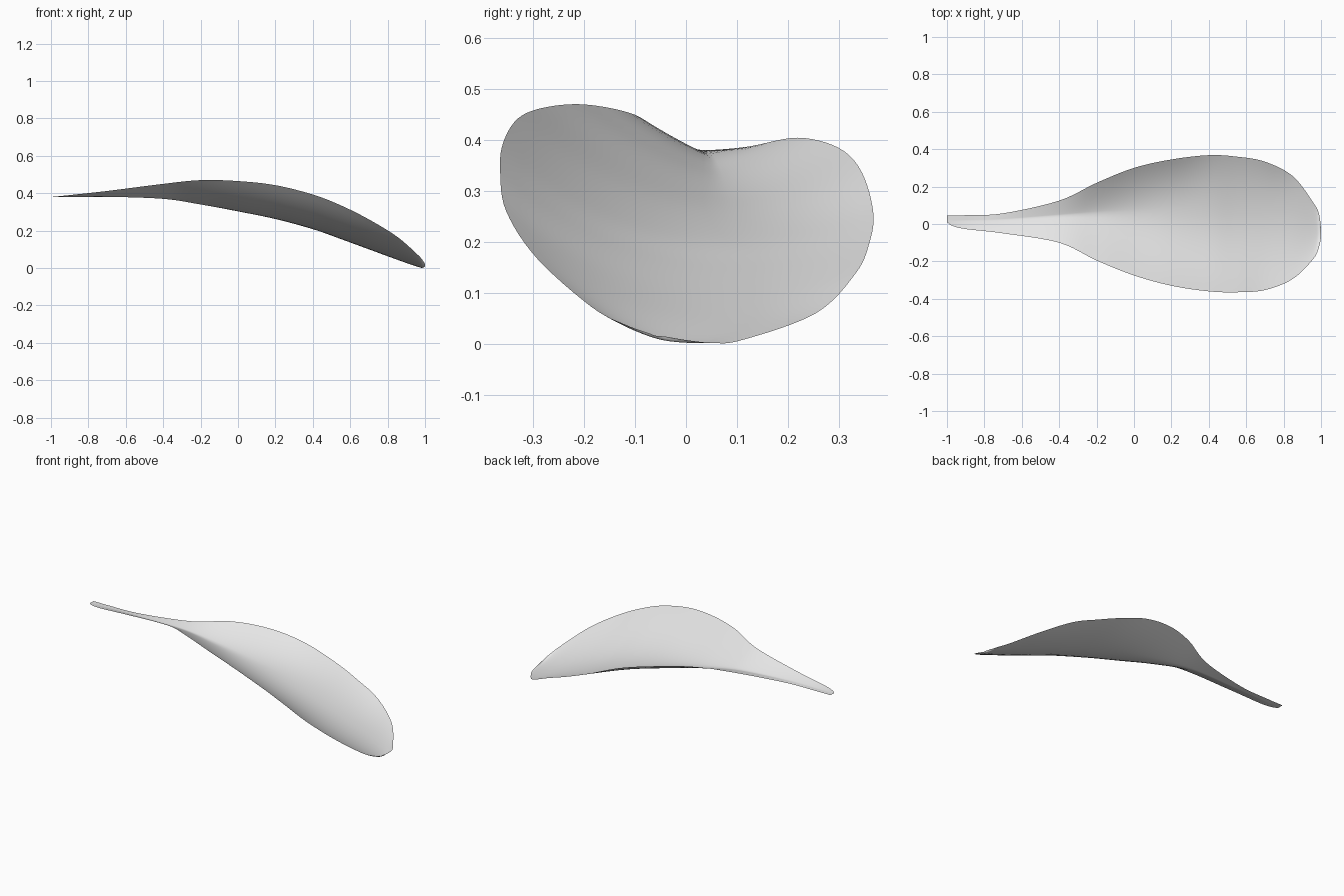
import bpy, bmesh
from mathutils import Vector

cube = bpy.data.objects.get("Cube")
if cube:
    bpy.data.objects.remove(cube, do_unlink=True)

# Stations along the petal: x, then (y, z) of front rim, midrib and back rim
STATIONS = [
    (-1.0, (.01, .38), (.03, .38), (.045, .38)),
    (-.97, (-.01, .383), (.02, .38), (.046, .38)),
    (-.9, (-.027, .39), (.02, .38), (.047, .38)),
    (-.7, (-.05, .412), (.025, .381), (.057, .381)),
    (-.4, (-.1, .45), (.045, .37), (.125, .388)),
    (-.2, (-.195, .47), (.055, .34), (.22, .405)),
    (0, (-.275, .465), (.06, .303), (.3, .385)),
    (.2, (-.33, .443), (.07, .262), (.345, .338)),
    (.4, (-.36, .393), (.08, .208), (.368, .258)),
    (.55, (-.365, .335), (.09, .155), (.36, .197)),
    (.7, (-.353, .26), (.1, .1), (.333, .138)),
    (.85, (-.293, .168), (.1, .045), (.255, .06)),
    (.96, (-.185, .072), (.05, .007), (.112, .008)),
    (.99, (-.12, .038), (0, .003), (.05, .002)),
    (1.0, (-.07, .02), (-.05, .015), (-.03, .012)),
]
STEPS = 6    # rows between stations
HALF = 12    # columns on each side of the midrib


def spline(points, i, t):
    """Smooth curve through the points, evaluated on segment i."""
    last = len(points) - 1
    a, b, c, d = (points[min(max(k, 0), last)] for k in range(i - 1, i + 3))
    return (b * 2 + (c - a) * t + (a * 2 - b * 5 + c * 4 - d) * t**2
            + (b * 3 - a - c * 3 + d) * t**3) / 2


def section(front, mid, back):
    """Cross-section: a sharp fold by the stalk, a round bowl at the wide end."""
    s = min(max((mid.x + .5) / .9, 0), 1)
    power = 1.15 + 1.0 * s * s * (3 - 2 * s)
    row = []
    for j in range(-HALF, HALF + 1):
        t = abs(j) / HALF
        p = mid.lerp(front if j < 0 else back, t)
        p.z = mid.z + ((front if j < 0 else back).z - mid.z) * t**power
        row.append(p)
    return row


# Three guiding curves
curves = [[Vector((s[0], *s[k])) for s in STATIONS] for k in (1, 2, 3)]
rows = []
for i in range(len(STATIONS) - 1):
    for n in range(STEPS):
        rows.append(section(*(spline(c, i, n / STEPS) for c in curves)))
rows.append(section(*(c[-1] for c in curves)))

# Petal sheet
bm = bmesh.new()
grid = [[bm.verts.new(p) for p in row] for row in rows]
for r0, r1 in zip(grid, grid[1:]):
    for j in range(2 * HALF):
        bm.faces.new((r0[j], r1[j], r1[j + 1], r0[j + 1]))
for face in bm.faces:
    face.smooth = True
mesh = bpy.data.meshes.new("petal")
bm.to_mesh(mesh)
bm.free()
petal = bpy.data.objects.new("petal", mesh)
bpy.context.scene.collection.objects.link(petal)

# Colour
colour = (.8, .8, .8, 1)
grey = bpy.data.materials.new("light grey")
grey.use_nodes = True
grey.diffuse_color = colour
grey.node_tree.nodes["Principled BSDF"].inputs["Base Color"].default_value = colour
mesh.materials.append(grey)
